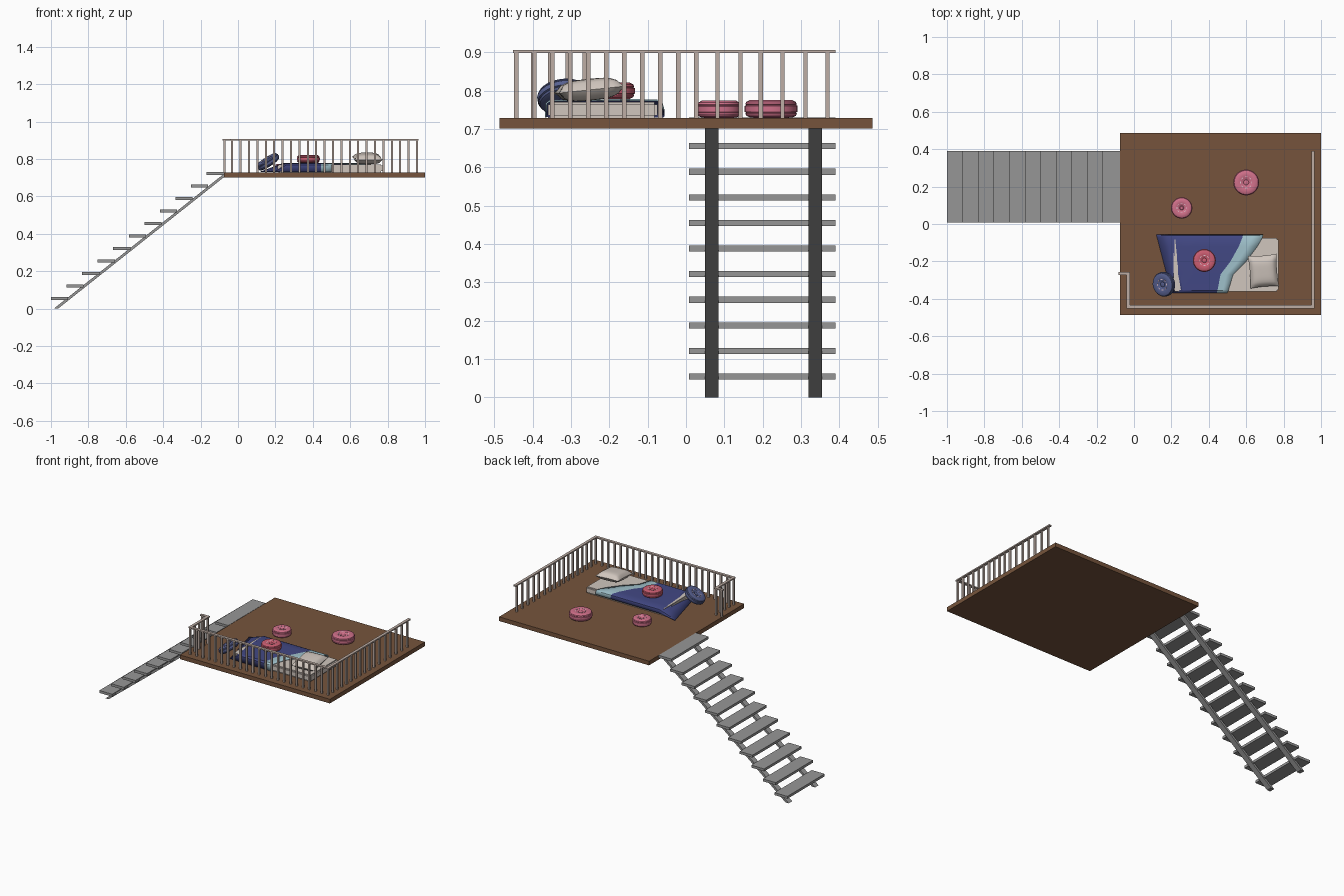
import bpy, bmesh, math
from mathutils import Vector, Matrix

if "Cube" in bpy.data.objects:
    bpy.data.objects.remove(bpy.data.objects["Cube"])


def mat(name, r, g, b):
    lin = [((c / 255 + 0.055) / 1.055) ** 2.4 for c in (r, g, b)]
    m = bpy.data.materials.new(name)
    m.diffuse_color = (*lin, 1)
    m.use_nodes = True
    m.node_tree.nodes["Principled BSDF"].inputs["Base Color"].default_value = m.diffuse_color
    return m


WOOD = mat("brown wood", 118, 84, 60)
RAIL = mat("pale rail", 190, 174, 165)
GREY = mat("grey stair", 150, 150, 150)
LINEN = mat("off-white linen", 208, 198, 190)
BLUE = mat("navy blanket", 66, 72, 132)
AQUA = mat("pale aqua", 160, 194, 204)
PINK = mat("pink", 208, 112, 138)
ROSE = mat("rose", 204, 94, 114)
SLATE = mat("slate blue", 88, 97, 145)
STITCH = mat("pale stitch", 225, 195, 205)


def finish(name, bm, *mats):
    bmesh.ops.recalc_face_normals(bm, faces=bm.faces)
    me = bpy.data.meshes.new(name)
    bm.to_mesh(me)
    bm.free()
    ob = bpy.data.objects.new(name, me)
    bpy.context.collection.objects.link(ob)
    for m in mats:
        me.materials.append(m)
    return ob


def add_box(bm, lo, hi):
    lo, hi = Vector(lo), Vector(hi)
    mtx = Matrix.Translation((lo + hi) / 2) @ Matrix.Diagonal((*(hi - lo), 1))
    return bmesh.ops.create_cube(bm, size=1, matrix=mtx)["verts"]


def smooth(ob, angle=40):
    bpy.ops.object.select_all(action="DESELECT")
    ob.select_set(True)
    bpy.context.view_layer.objects.active = ob
    bpy.ops.object.shade_smooth_by_angle(angle=math.radians(angle))


# Loft floor
bm = bmesh.new()
add_box(bm, (-0.076, -0.487, 0.702), (1.0, 0.487, 0.729))
finish("loft_floor", bm, WOOD)

# Stair treads
bm = bmesh.new()
for i in range(11):
    x, z = -1 + 0.0832 * i, 0.0465 + 0.0668 * i
    add_box(bm, (x, 0.008, z), (x + 0.092, 0.39, z + 0.016))
finish("stair_treads", bm, GREY)

# Sloping stringers, cut level at the ground
for name, y in (("stringer_near", 0.049), ("stringer_far", 0.319)):
    bm = bmesh.new()
    prof = [(-0.985, 0), (-0.962, 0), (-0.076, 0.702), (-0.076, 0.72)]
    f = bm.faces.new([bm.verts.new((x, y, z)) for x, z in prof])
    ext = bmesh.ops.extrude_face_region(bm, geom=[f])["geom"]
    bmesh.ops.translate(bm, vec=(0, 0.036, 0),
                        verts=[v for v in ext if isinstance(v, bmesh.types.BMVert)])
    finish(name, bm, GREY)

# Railing: top rails along a path, balusters below
path = [(-0.073, -0.265), (-0.031, -0.265), (-0.031, -0.443), (0.957, -0.443), (0.957, 0.39)]
bm = bmesh.new()
for (x0, y0), (x1, y1) in zip(path, path[1:]):
    w = 0.009
    add_box(bm, (min(x0, x1) - w, min(y0, y1) - w, 0.899),
            (max(x0, x1) + w, max(y0, y1) + (0 if y1 == 0.39 else w), 0.907))
finish("top_rail", bm, RAIL)

spots = [(-0.031 + 0.988 * i / 22, -0.443) for i in range(23)]
spots += [(-0.031, -0.443 + 0.0445 * i) for i in range(1, 5)] + [(-0.071, -0.265)]
spots += [(0.957, -0.443 + 0.047 * i) for i in range(1, 11)]
spots += [(0.957, y) for y in (0.082, 0.142, 0.195, 0.252, 0.312, 0.369)]
bm = bmesh.new()
for x, y in spots:
    add_box(bm, (x - 0.0055, y - 0.0055, 0.727), (x + 0.0055, y + 0.0055, 0.9))
finish("balusters", bm, RAIL)

# Mattress
bm = bmesh.new()
add_box(bm, (0.21, -0.36, 0.729), (0.772, -0.075, 0.771))
bmesh.ops.bevel(bm, geom=bm.edges[:], offset=0.007, segments=2, affect="EDGES")
smooth(finish("mattress", bm, LINEN))

# Pillow: puffed grid closed at the seam
bm = bmesh.new()
N = 12
mtx = (Matrix.Translation((0.692, -0.252, 0.803)) @ Matrix.Rotation(0.08, 4, "Z")
       @ Matrix.Rotation(math.radians(6), 4, "X"))
for side in (1, -1):
    g = []
    for i in range(N + 1):
        for j in range(N + 1):
            u, v = 2 * i / N - 1, 2 * j / N - 1
            puff = ((1 - u ** 4) * (1 - v ** 4)) ** 0.6
            pinch_x, pinch_y = 1 - 0.06 * (1 - v * v), 1 - 0.06 * (1 - u * u)
            p = (0.077 * u * pinch_x, 0.088 * v * pinch_y, side * 0.028 * puff)
            g.append(bm.verts.new(mtx @ Vector(p)))
    for i in range(N):
        for j in range(N):
            a = i * (N + 1) + j
            bm.faces.new((g[a], g[a + 1], g[a + N + 2], g[a + N + 1]))
bmesh.ops.remove_doubles(bm, verts=bm.verts, dist=0.0005)
smooth(finish("pillow", bm, LINEN), 60)

# Blanket: draped sheet, slanted at both ends, with a turned-back aqua band
section = [(-0.368, 0.731), (-0.366, 0.768), (-0.355, 0.776), (-0.27, 0.777), (-0.2, 0.778),
           (-0.12, 0.778), (-0.075, 0.777), (-0.062, 0.771), (-0.056, 0.75)]
head = [0.50, 0.50, 0.505, 0.53, 0.60, 0.66, 0.685, 0.69, 0.69]
steps = [0, 0.1, 0.2, 0.4, 0.6, 0.81, 0.9, 1]
drop = [1, 0.5, 0, 0, 0, 0, 0, 0]
bm = bmesh.new()
rows = []
for t, d in zip(steps, drop):
    row = []
    for (y, z), xh in zip(section, head):
        x0 = 0.12 + 0.26 * (-0.06 - y)
        row.append(bm.verts.new((x0 + (xh - x0) * t, y, z + (0.734 - z) * d)))
    rows.append(row)
for i in range(len(rows) - 1):
    for j in range(len(section) - 1):
        f = bm.faces.new((rows[i][j], rows[i + 1][j], rows[i + 1][j + 1], rows[i][j + 1]))
        f.material_index = 1 if steps[i] > 0.8 else 0
blanket = finish("blanket", bm, BLUE, AQUA)
sol = blanket.modifiers.new("thickness", "SOLIDIFY")
sol.thickness = 0.004
smooth(blanket, 30)


# Round cushions: lathed profile with piping, a tufted button and stitches
def cushion(name, m, loc, r, h, tilt=None):
    place = Matrix.Translation(loc) @ (tilt or Matrix())
    half = [(0.0, 0.37), (0.14, 0.38), (0.2, 0.33), (0.3, 0.4), (0.55, 0.49), (0.78, 0.48),
            (0.92, 0.38), (0.96, 0.26), (0.93, 0.2), (0.99, 0.16)]
    prof = half + [(a, -b) for a, b in reversed(half)]
    bm = bmesh.new()
    vs = [bm.verts.new((a * r, 0, b * h)) for a, b in prof]
    es = [bm.edges.new(p) for p in zip(vs, vs[1:])]
    bmesh.ops.spin(bm, geom=vs + es, axis=(0, 0, 1), cent=(0, 0, 0),
                   angle=math.tau, steps=28, use_duplicate=False)
    bmesh.ops.remove_doubles(bm, verts=bm.verts, dist=0.0002)
    bm.transform(place)
    smooth(finish(name, bm, m), 35)
    bm = bmesh.new()
    for k in range(8):
        vs = add_box(bm, (0.40 * r, -0.09 * r, 0.42 * h), (0.46 * r, 0.09 * r, 0.475 * h))
        bmesh.ops.rotate(bm, verts=vs, cent=(0, 0, 0),
                         matrix=Matrix.Rotation(k * math.tau / 8, 3, "Z"))
    bm.transform(place)
    finish(name + "_stitches", bm, STITCH)


cushion("floor_cushion_large", PINK, (0.60, 0.222, 0.753), 0.07, 0.048)
cushion("floor_cushion_small", PINK, (0.255, 0.086, 0.752), 0.058, 0.046)
cushion("bed_cushion", ROSE, (0.376, -0.195, 0.800), 0.062, 0.044)
lean = Matrix.Rotation(math.radians(-33), 4, "Y") @ Matrix.Rotation(math.radians(8), 4, "X")
cushion("leaning_cushion", SLATE, (0.160, -0.322, 0.785), 0.067, 0.040, lean)
